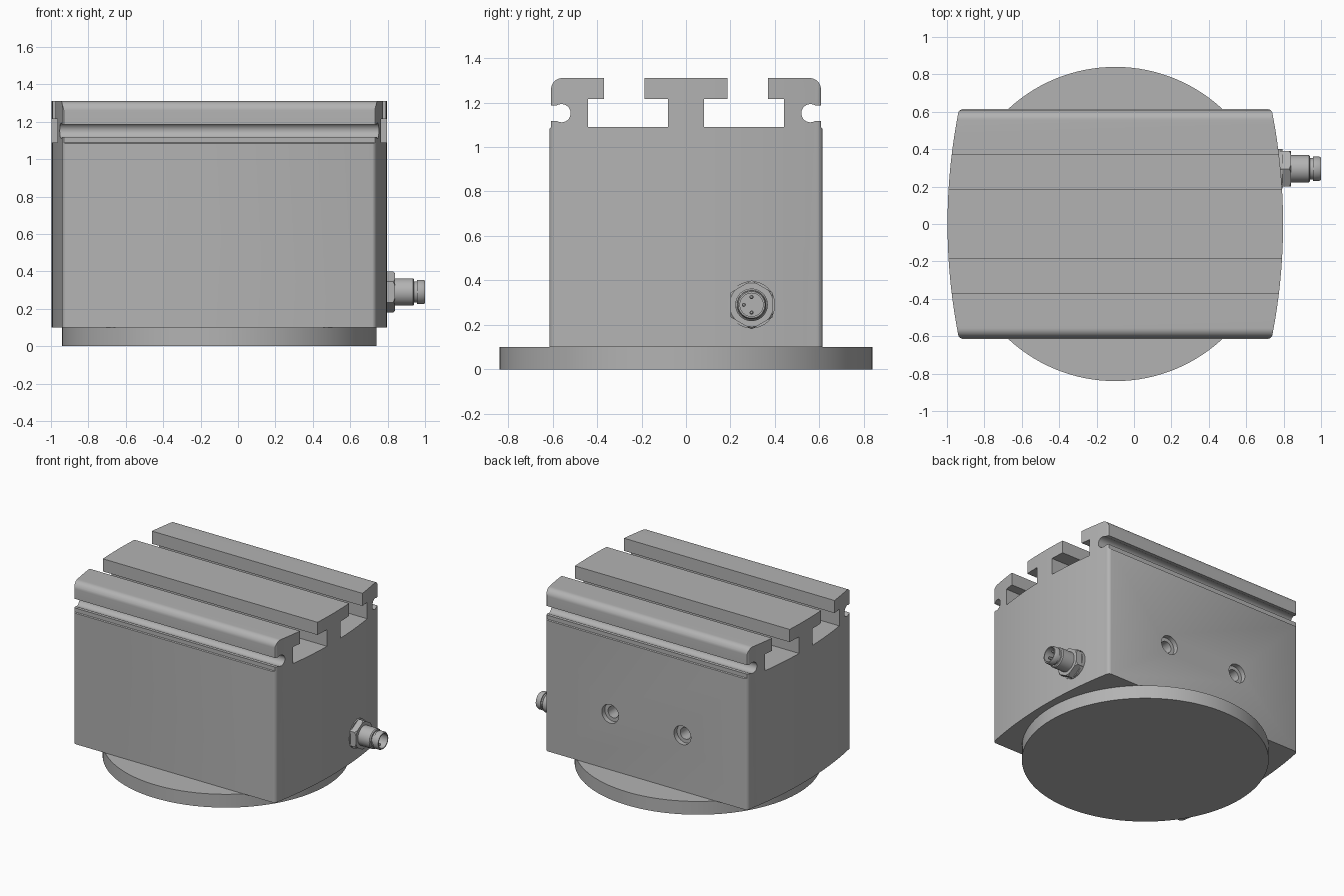
import bpy, bmesh
from math import sin, cos, pi, radians, sqrt
from mathutils import Matrix, Vector

if "Cube" in bpy.data.objects:
    bpy.data.objects.remove(bpy.data.objects["Cube"])

grey = bpy.data.materials.new("machined grey")
grey.use_nodes = True
COLOUR = (0.45, 0.45, 0.45, 1)
grey.diffuse_color = COLOUR
grey.node_tree.nodes["Principled BSDF"].inputs["Base Color"].default_value = COLOUR

MID = -0.1  # x of the housing axis


def finish(name, bm):
    bmesh.ops.recalc_face_normals(bm, faces=bm.faces)
    mesh = bpy.data.meshes.new(name)
    bm.to_mesh(mesh)
    bm.free()
    mesh.materials.append(grey)
    obj = bpy.data.objects.new(name, mesh)
    bpy.context.collection.objects.link(obj)
    return obj


def smooth(obj, angle=30):
    bpy.ops.object.select_all(action='DESELECT')
    obj.select_set(True)
    bpy.context.view_layer.objects.active = obj
    bpy.ops.object.shade_smooth_by_angle(angle=radians(angle))


def prism(name, points, direction):
    """Extrude a closed outline of 3D points."""
    bm = bmesh.new()
    face = bm.faces.new([bm.verts.new(p) for p in points])
    out = bmesh.ops.extrude_face_region(bm, geom=[face])
    moved = [g for g in out["geom"] if isinstance(g, bmesh.types.BMVert)]
    bmesh.ops.translate(bm, verts=moved, vec=direction)
    return finish(name, bm)


def lathe(name, profile, origin, axis, sides=64):
    """Turn (distance, radius) pairs about an axis; zero radius ends are caps."""
    bm = bmesh.new()
    turn = Vector((0, 0, 1)).rotation_difference(Vector(axis)).to_matrix()
    rings = []
    for d, r in profile:
        rings.append([bm.verts.new(Vector(origin) + turn @ Vector(
            (r * cos(2 * pi * i / sides), r * sin(2 * pi * i / sides), d)))
            for i in range(sides)])
    for a, b in zip(rings, rings[1:]):
        for i in range(sides):
            j = (i + 1) % sides
            bm.faces.new((a[i], a[j], b[j], b[i]))
    bm.faces.new(rings[0])
    bm.faces.new(rings[-1])
    return finish(name, bm)


def boolean(obj, cutter, operation):
    mod = obj.modifiers.new("cut", 'BOOLEAN')
    mod.operation, mod.object, mod.solver = operation, cutter, 'EXACT'
    bpy.context.view_layer.objects.active = obj
    bpy.ops.object.modifier_apply(modifier=mod.name)
    bpy.data.objects.remove(cutter)


def arc(cx, cy, r, start, end, steps):
    return [(cx + r * cos(radians(start + (end - start) * i / steps)),
             cy + r * sin(radians(start + (end - start) * i / steps)))
            for i in range(steps + 1)]


# Housing: slotted cross-section with round side grooves
half = [(0.614, 0.1), (0.614, 1.083), (0.607, 1.088), (0.607, 1.118)]
half += arc(0.56, 1.152, 0.041, -56, -304, 20)
half += [(0.607, 1.186)] + arc(0.557, 1.26, 0.05, 0, 90, 10)
half += [(0.37, 1.31), (0.37, 1.215), (0.44, 1.215), (0.44, 1.09),
         (0.08, 1.09), (0.08, 1.215), (0.187, 1.215), (0.187, 1.31)]
section = half + [(-y, z) for y, z in reversed(half)]
housing = prism("housing", [(-1.2, y, z) for y, z in section], (2.2, 0, 0))

# Plan outline: bowed ends and rounded vertical corners
BOW = 3.1
side = []
for i in range(25):
    y = -0.585 + 1.17 * i / 24
    side.append((0.897 - BOW + sqrt(BOW * BOW - y * y), y))
side += arc(side[-1][0] - 0.03, 0.585, 0.03, 15, 90, 6)
side = [(x, -y) for x, y in reversed(side[25:])] + side
outline = side + [(-x, y) for x, y in reversed(side)]
plan = prism("plan_cutter", [(MID + x, y, 0) for x, y in outline], (0, 0, 2))
boolean(housing, plan, 'INTERSECT')

# Counterbored holes in the back
for dx in (-0.3, 0.3):
    bore = lathe("bore_cutter", [(-0.1, 0.07), (0.036, 0.07), (0.036, 0.043), (0.22, 0.043)],
                 (MID + dx, 0.614, 0.52), (0, -1, 0), 40)
    boolean(housing, bore, 'DIFFERENCE')
smooth(housing)

# Round base plate
smooth(lathe("base_plate", [(0, 0.84), (0.1, 0.84)], (MID, 0, 0), (0, 0, 1), 128))

# Side connector: washer, hex nut, hollow plug and pins
PLUG = (0, 0.295, 0.29)
smooth(lathe("connector_washer", [(0.74, 0.106), (0.795, 0.106)], PLUG, (1, 0, 0)))
hexagon = [(0.78, PLUG[1] + 0.11 * sin(i * pi / 3), PLUG[2] + 0.11 * cos(i * pi / 3))
           for i in range(6)]
nut = prism("connector_nut", hexagon, (0.06, 0, 0))
crown = lathe("crown_cutter", [(0.7, 0.115), (0.825, 0.115), (0.841, 0.098)], PLUG, (1, 0, 0))
boolean(nut, crown, 'INTERSECT')
smooth(nut, 20)
smooth(lathe("connector_plug",
             [(0.8, 0.073), (0.935, 0.073), (0.942, 0.066), (0.942, 0.057), (0.958, 0.057),
              (0.958, 0.065), (0.99, 0.065), (1, 0.06), (1, 0.052), (0.89, 0.052)],
             PLUG, (1, 0, 0)))
for i, (dy, dz) in enumerate(((0, 0.035), (-0.035, 0), (0, -0.035))):
    smooth(lathe(f"connector_pin_{i + 1}", [(0.88, 0.009), (0.97, 0.009), (0.975, 0.005)],
                 (0, PLUG[1] + dy, PLUG[2] + dz), (1, 0, 0), 16))
